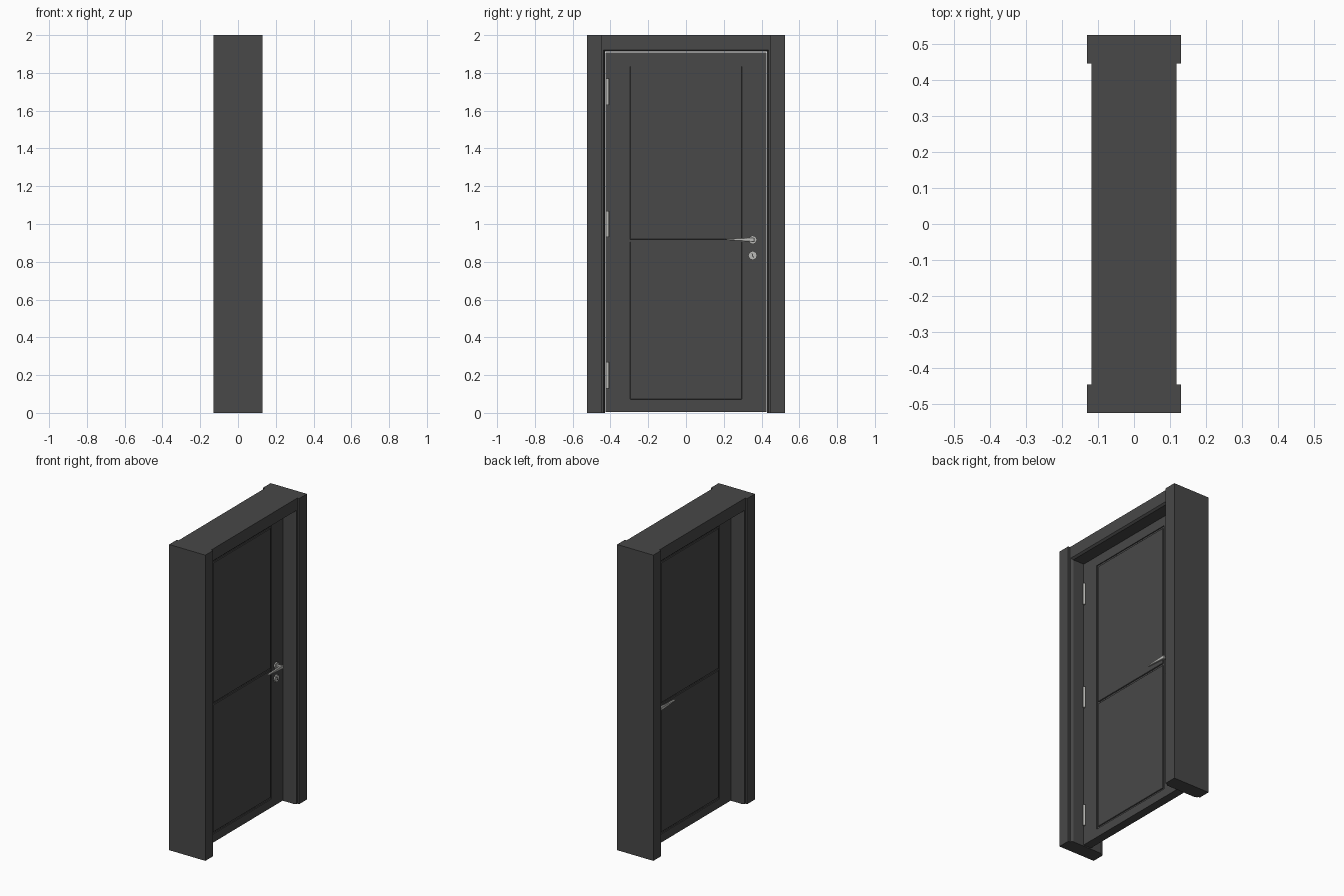
import bpy, bmesh, math
from mathutils import Matrix

cube = bpy.data.objects.get("Cube")
if cube:
    bpy.data.objects.remove(cube, do_unlink=True)


def material(name, rgb):
    m = bpy.data.materials.new(name)
    m.use_nodes = True
    color = (*rgb, 1)
    m.diffuse_color = color
    m.node_tree.nodes["Principled BSDF"].inputs["Base Color"].default_value = color
    return m


charcoal = material("charcoal_paint", (0.065, 0.065, 0.065))
silver = material("satin_silver", (0.5, 0.5, 0.48))
black = material("keyhole_black", (0.02, 0.02, 0.02))


def finish(name, bm, mat, bevel=0, smooth=False):
    bmesh.ops.recalc_face_normals(bm, faces=bm.faces)
    mesh = bpy.data.meshes.new(name)
    bm.to_mesh(mesh)
    bm.free()
    mesh.materials.append(mat)
    obj = bpy.data.objects.new(name, mesh)
    bpy.context.collection.objects.link(obj)
    if bevel:
        mod = obj.modifiers.new("soft_edges", 'BEVEL')
        mod.width = bevel
        mod.segments = 1
    if smooth:
        bpy.ops.object.select_all(action='DESELECT')
        obj.select_set(True)
        bpy.context.view_layer.objects.active = obj
        bpy.ops.object.shade_smooth_by_angle(angle=math.radians(35))
    return obj


def prism(name, points, offset, mat, bevel=0):
    """Extrude a closed 3D outline by an offset vector."""
    bm = bmesh.new()
    face = bm.faces.new([bm.verts.new(p) for p in points])
    grown = bmesh.ops.extrude_face_region(bm, geom=[face])
    bmesh.ops.translate(bm, vec=offset,
                        verts=[v for v in grown["geom"] if isinstance(v, bmesh.types.BMVert)])
    return finish(name, bm, mat, bevel)


def slab(name, x, y0, y1, z0, z1, mat, bevel=0):
    """Upright plate spanning -x to x."""
    return prism(name, [(-x, y0, z0), (-x, y1, z0), (-x, y1, z1), (-x, y0, z1)],
                 (2 * x, 0, 0), mat, bevel)


def cylinder(name, center, radius, depth, axis, sides, mat, smooth=False):
    bm = bmesh.new()
    bmesh.ops.create_cone(bm, cap_ends=True, segments=sides, radius1=radius,
                          radius2=radius, depth=depth)
    turn = Matrix.Rotation(math.pi / 2, 4, 'Y') if axis == 'X' else Matrix()
    bm.transform(Matrix.Translation(center) @ turn)
    return finish(name, bm, mat, smooth=smooth)


# Surround: side posts with casing and chamfered jamb, then the head between them
casing_x, jamb_x, lining_x = 0.131, 0.118, 0.105
half = [(casing_x, 0.525), (casing_x, 0.445), (jamb_x, 0.445),
        (jamb_x, 0.438), (lining_x, 0.43)]
outline = half + [(-x, y) for x, y in reversed(half)]
for side, label in ((-1, "hinge"), (1, "latch")):
    prism(label + "_side_post", [(x, side * y, 0) for x, y in outline], (0, 0, 2), charcoal)

head = [(jamb_x, 2), (jamb_x, 1.922), (lining_x, 1.912)]
head += [(-x, z) for x, z in reversed(head)]
prism("frame_head", [(x, -0.445, z) for x, z in head], (0, 0.89, 0), charcoal)

# Door leaf: recessed core, outer frame ring and two panels with grooves between
face_x, groove_x = 0.028, 0.022
edge, opening, panel = 0.427, 0.308, 0.296
bottom, top = 0.005, 1.909
open_z = (0.06, 1.847)
slab("door_core", groove_x, -0.32, 0.32, 0.05, 1.86, charcoal)


def rectangle(y, z0, z1):
    return [(-y, z0), (y, z0), (y, z1), (-y, z1)]


bm = bmesh.new()
loops = [[bm.verts.new((x, y, z)) for y, z in rect]
         for x, rect in ((face_x, rectangle(edge, bottom, top)),
                         (face_x, rectangle(opening, *open_z)),
                         (-face_x, rectangle(opening, *open_z)),
                         (-face_x, rectangle(edge, bottom, top)))]
for n in range(4):
    a, b = loops[n], loops[(n + 1) % 4]
    for i in range(4):
        j = (i + 1) % 4
        bm.faces.new((a[i], a[j], b[j], b[i]))
finish("door_stiles_and_rails", bm, charcoal)

gap, middle = opening - panel, 0.912
slab("lower_panel", face_x, -panel, panel, open_z[0] + gap, middle - gap / 2, charcoal, 0.002)
slab("upper_panel", face_x, -panel, panel, middle + gap / 2, open_z[1] - gap, charcoal, 0.002)

# Hinges on the opening side
for i, z in enumerate((0.2, 1.0, 1.7)):
    cylinder(f"hinge_knuckle_{i + 1}", (0.033, -0.416, z), 0.008, 0.14, 'Z', 12, silver, True)

# Lever handles and key plates on both faces
handle_y, handle_z, key_z = 0.353, 0.916, 0.833
for s, label in ((1, "outer"), (-1, "inner")):
    cylinder(label + "_handle_rose", (s * 0.032, handle_y, handle_z), 0.023, 0.01, 'X', 8, silver)
    cylinder(label + "_handle_neck", (s * 0.053, handle_y, handle_z), 0.011, 0.04, 'X', 10, silver, True)
    lever = [(0.363, 0.905), (0.363, 0.927), (0.34, 0.928), (0.215, 0.922), (0.215, 0.915)]
    prism(label + "_handle_lever", [(s * 0.063, y, z) for y, z in lever],
          (s * 0.014, 0, 0), silver, 0.002)
    cylinder(label + "_key_plate", (s * 0.032, handle_y, key_z), 0.024, 0.01, 'X', 8, silver)
    slot = [(-0.006, 0.011), (-0.002, 0.012), (0.006, -0.011), (0.002, -0.012)]
    prism(label + "_key_slot", [(s * 0.0365, handle_y + y, key_z + z) for y, z in slot],
          (s * 0.001, 0, 0), black)
